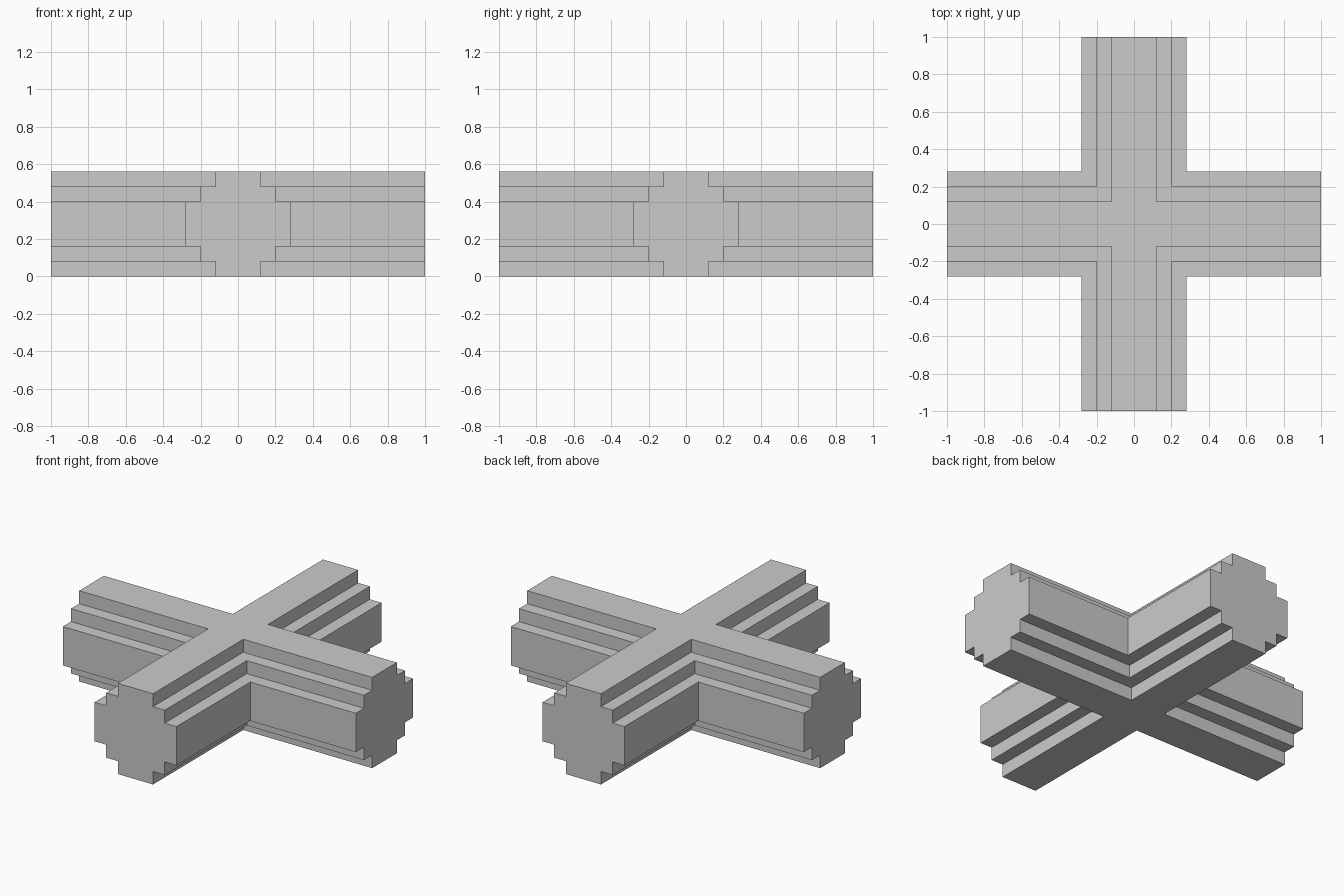
import bpy, bmesh

if "Cube" in bpy.data.objects:
    bpy.data.objects.remove(bpy.data.objects["Cube"])

# Stepped beam half-section: (half width, height)
PROFILE = [(.12, 0), (.12, .08), (.20, .08), (.20, .16), (.28, .16),
           (.28, .40), (.20, .40), (.20, .48), (.12, .48), (.12, .56)]
REACH = 1.0


def turn(x, y, quarters):
    for _ in range(quarters):
        x, y = -y, x
    return x, y


bm = bmesh.new()

# Columns of the half-section: arm end, inner corner, next arm end, per quadrant
columns = []
for q in range(4):
    for place in (lambda d: (REACH, d), lambda d: (d, d), lambda d: (d, REACH)):
        columns.append([bm.verts.new((*turn(*place(d), q), z)) for d, z in PROFILE])

for i, a in enumerate(columns):
    b = columns[(i + 1) % 12]
    if i % 3 == 2:
        # Flat end of an arm
        bm.faces.new(a + b[::-1])
    else:
        # Stepped sides running into the mitred corner
        for k in range(len(PROFILE) - 1):
            bm.faces.new((a[k], b[k], b[k + 1], a[k + 1]))

# Cross-shaped top and bottom
bm.faces.new([c[-1] for c in columns])
bm.faces.new([c[0] for c in reversed(columns)])
bmesh.ops.recalc_face_normals(bm, faces=bm.faces)

mesh = bpy.data.meshes.new("crossing_beams")
bm.to_mesh(mesh)
bm.free()
bpy.context.collection.objects.link(bpy.data.objects.new("crossing_beams", mesh))
